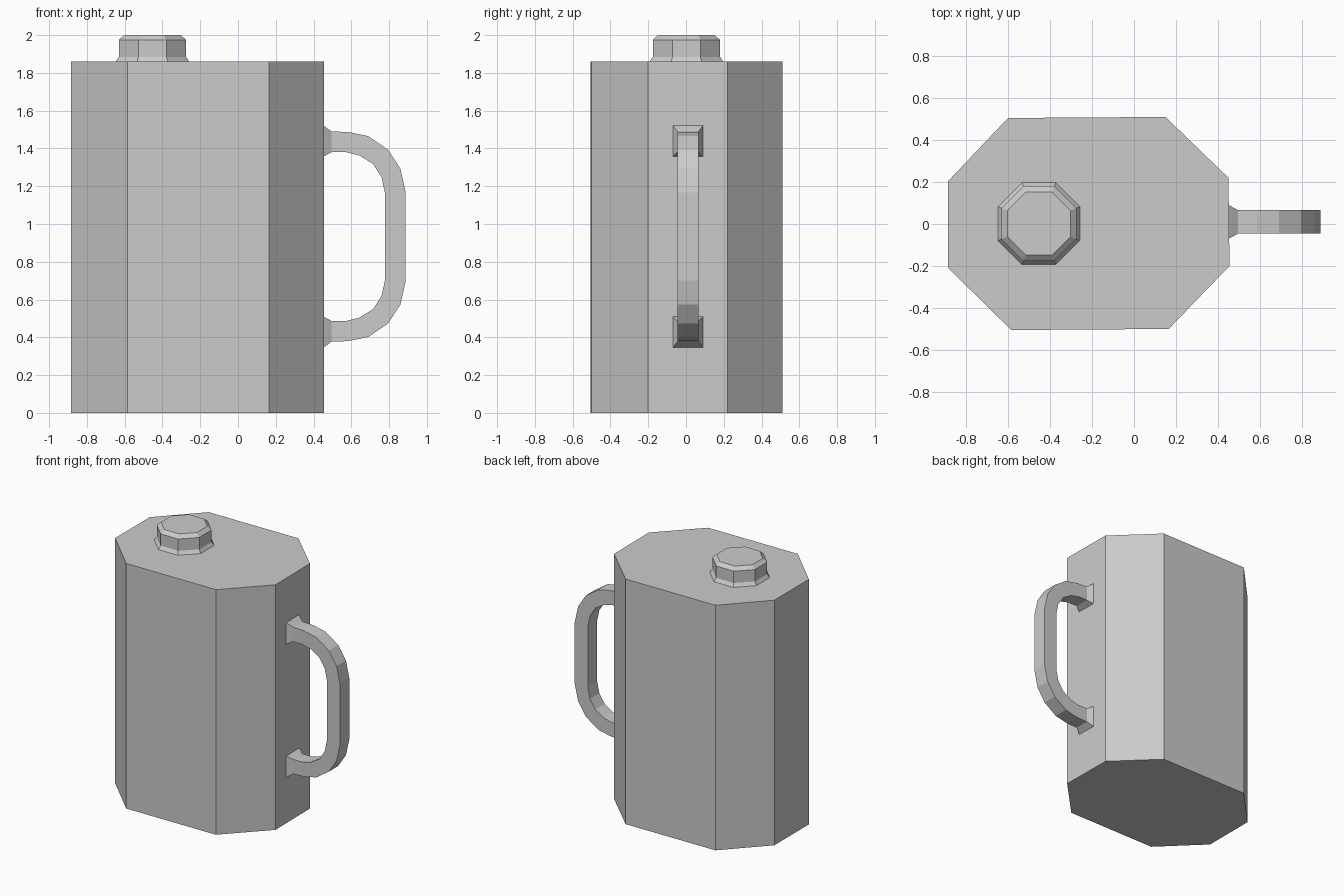
import bpy, bmesh
from math import pi, cos, sin

if "Cube" in bpy.data.objects:
    bpy.data.objects.remove(bpy.data.objects["Cube"])


def loft(name, rings):
    """Bridge equal-sized rings of points into a closed solid with capped ends."""
    bm = bmesh.new()
    loops = [[bm.verts.new(p) for p in ring] for ring in rings]
    for a, b in zip(loops, loops[1:]):
        for i in range(len(a)):
            j = (i + 1) % len(a)
            bm.faces.new((a[i], a[j], b[j], b[i]))
    bm.faces.new(loops[0])
    bm.faces.new(loops[-1])
    bmesh.ops.recalc_face_normals(bm, faces=bm.faces)
    mesh = bpy.data.meshes.new(name)
    bm.to_mesh(mesh)
    bm.free()
    obj = bpy.data.objects.new(name, mesh)
    bpy.context.collection.objects.link(obj)
    return obj


# Can body: slightly uneven octagonal prism
outline = [(-0.60, 0.505), (-0.885, 0.205), (-0.885, -0.21), (-0.585, -0.505),
           (0.165, -0.50), (0.455, -0.20), (0.45, 0.22), (0.15, 0.51)]
loft("can_body", [[(x, y, z) for x, y in outline] for z in (0, 1.86)])


# Screw cap: flared collar, straight side, chamfered top
def octagon(apothem, z, cx=-0.453, cy=0.002):
    r = apothem / cos(pi / 8)
    return [(cx + r * cos(pi / 8 + k * pi / 4), cy + r * sin(pi / 8 + k * pi / 4), z)
            for k in range(8)]


loft("screw_cap", [octagon(0.195, 1.86), octagon(0.178, 1.885),
                   octagon(0.178, 1.975), octagon(0.15, 2.0)])

# Handle: upper half as (outer x, outer z, inner x, inner z, half width)
MID_Y, SUM_Z = 0.01, 1.867
upper = [(0.452, 1.522, 0.452, 1.357, 0.08), (0.495, 1.49, 0.495, 1.38, 0.056),
         (0.585, 1.487, 0.575, 1.38, 0.056), (0.69, 1.465, 0.642, 1.363, 0.056),
         (0.795, 1.393, 0.715, 1.318, 0.056), (0.86, 1.293, 0.76, 1.248, 0.056),
         (0.888, 1.167, 0.778, 1.165, 0.056)]
lower = [(ox, SUM_Z - oz, ix, SUM_Z - iz, w) for ox, oz, ix, iz, w in reversed(upper)]
loft("handle", [[(ox, MID_Y - w, oz), (ox, MID_Y + w, oz),
                 (ix, MID_Y + w, iz), (ix, MID_Y - w, iz)]
                for ox, oz, ix, iz, w in upper + lower])
